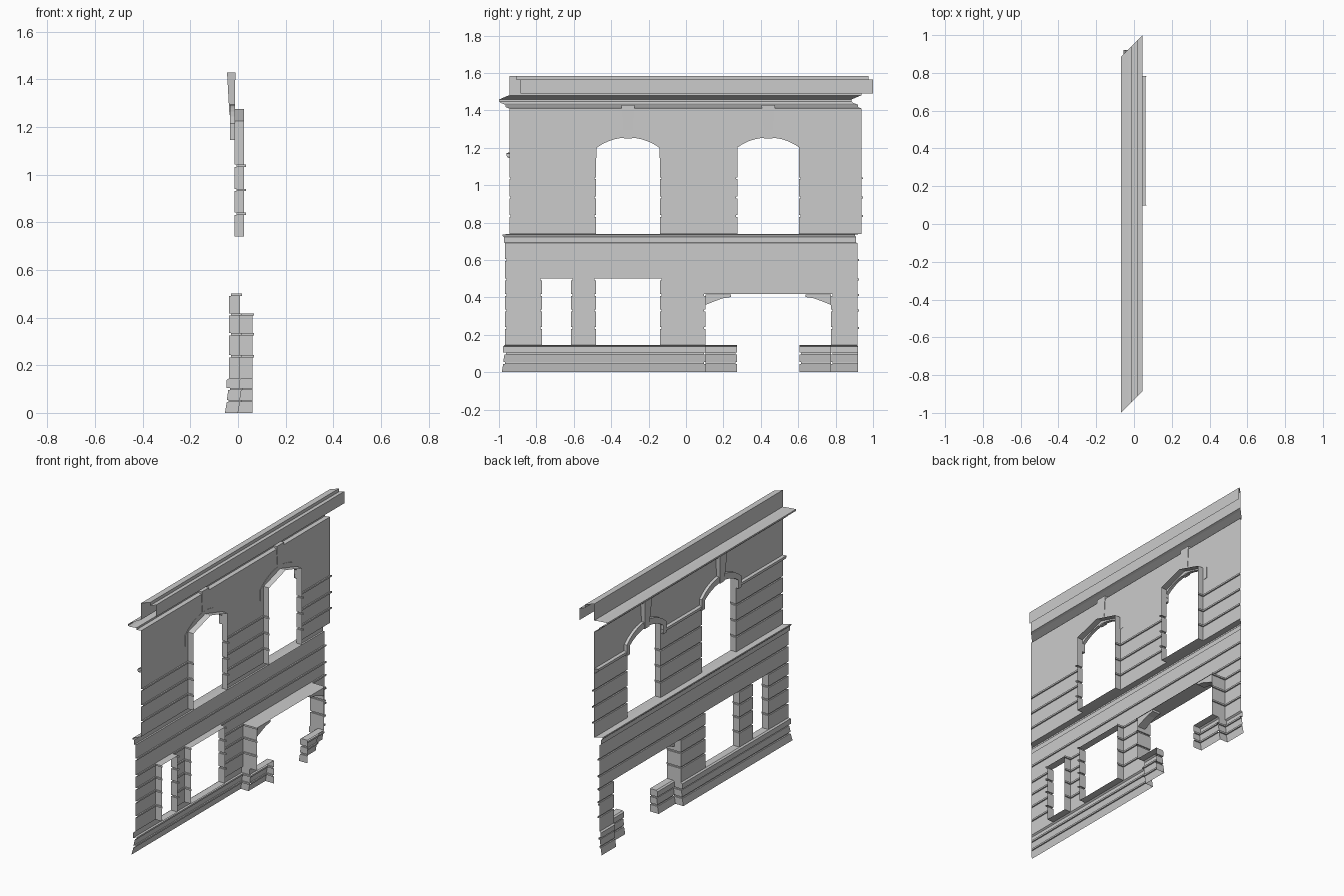
import bpy, bmesh, math

cube = bpy.data.objects.get("Cube")
if cube:
    bpy.data.objects.remove(cube, do_unlink=True)

stone = bpy.data.materials.new("grey stone")
stone.use_nodes = True
GREY = (0.6, 0.6, 0.6, 1)
stone.diffuse_color = GREY
stone.node_tree.nodes["Principled BSDF"].inputs["Base Color"].default_value = GREY

CUT = 0.008      # depth of the masonry joints
HALF = 0.005     # half the height of a joint
LEDGE = 0.145    # top of the plinth
STEP = 0.055     # set-back of the low door wings


def make(name, faces):
    """Build one object from a list of faces given as corner points."""
    bm = bmesh.new()
    for f in faces:
        bm.faces.new([bm.verts.new(p) for p in f])
    bmesh.ops.remove_doubles(bm, verts=bm.verts, dist=0.0004)
    bmesh.ops.recalc_face_normals(bm, faces=bm.faces)
    mesh = bpy.data.meshes.new(name)
    bm.to_mesh(mesh)
    bm.free()
    mesh.materials.append(stone)
    ob = bpy.data.objects.new(name, mesh)
    bpy.context.collection.objects.link(ob)
    return ob


def joint(x, z):
    """Rows (x, z, depth flag) of one square joint."""
    return [(x, z - HALF, 0), (x + CUT, z - HALF, 1), (x + CUT, z + HALF, 1), (x, z + HALF, 0)]


# Section of the facade, from the ground up
plinth = [(-.055, 0, 0)] + joint(-.047, .05) + joint(-.041, .1)
plinth += [(-.048, .105, 0), (-.048, .138, 0), (-.038, LEDGE, 0)]
lower = [(-.038, LEDGE, 0)]
for z in (.237, .33, .413, .495, .6):
    lower += joint(-.038, z)
lower += [(-.038, .69, 0), (-.044, .694, 0), (-.044, .722, 0), (-.05, .728, 0), (-.05, .736, 0), (-.015, .74, 0)]
upper = [(-.015, .74, 0)]
for z in (.835, .935, 1.037):
    upper += joint(-.015, z)
upper += [(-.015, 1.225, 0), (-.015, 1.41, 0)]
cornice = [(x, z, 0) for x, z in ((-.015, 1.41), (-.035, 1.418), (-.035, 1.43), (-.06, 1.44),
           (-.07, 1.448), (-.07, 1.458), (-.03, 1.475), (-.015, 1.48), (-.015, 1.585),
           (.022, 1.585), (.022, 1.565), (.045, 1.565), (.045, 1.49))]

# Openings: y range, z range, depth of the reveal, rise of the pointed head
openings = {
    "small_window": (-.77, -.615, LEDGE, .5, .008, 0),
    "wide_window": (-.48, -.14, LEDGE, .5, .008, 0),
    "doorway": (.105, .775, 0, .418, .06, 0),
    "arched_window_right": (-.48, -.14, .74, 1.225, .025, .05),
    "arched_window_left": (.275, .605, .74, 1.225, .025, .05),
}
sides = {}
for y0, y1, *_ in openings.values():
    sides[y0], sides[y1] = -1, 1
columns = ["start"] + sorted(sides) + ["end"]


def corner(col, row):
    """Corner of the facade sheet: mitred at both ends, jointed at openings."""
    x, z, cut = row
    if col == "start":
        y = x - .93
    elif col == "end":
        y = .92 if z < LEDGE else x + .954
    else:
        y = col + sides[col] * CUT * cut
    return (x, y, z)


def sheet(name, rows):
    faces = []
    for a, b in zip(rows, rows[1:]):
        zm = (a[1] + b[1]) / 2
        for c, d in zip(columns, columns[1:]):
            head = []
            if "start" != c and d != "end":
                ym = (c + d) / 2
                hits = [o for o in openings.values()
                        if o[0] < ym < o[1] and o[2] - .001 <= zm <= o[3] + .001]
                if hits and a[1] >= hits[0][2] - .001 and b[1] <= hits[0][3] + .001:
                    continue
                # pointed head of the arched windows
                head = [(a[0], ym, a[1] + o[5]) for o in openings.values()
                        if o[5] and o[0] < ym < o[1] and abs(a[1] - o[3]) < .001 < b[1] - a[1]]
            faces.append([corner(c, a)] + head + [corner(d, a), corner(d, b), corner(c, b)])
    make(name, faces)


for name, rows in (("plinth", plinth), ("lower_wall", lower), ("upper_wall", upper), ("cornice", cornice)):
    sheet(name, rows)

# Reveals of the openings
for name, (y0, y1, z0, z1, back, rise) in openings.items():
    faces = []
    for rows in (plinth, lower, upper):
        inside = [r for r in rows if z0 - .001 <= r[1] <= z1 + .001]
        for a, b in zip(inside, inside[1:]):
            for y in (y0, y1):
                p, q = corner(y, a), corner(y, b)
                deep = [r[0] + STEP if rows is plinth else back + CUT * r[2] for r in (a, b)]
                faces.append([p, q, (deep[1], q[1], q[2]), (deep[0], p[1], p[2])])
    x = -.015 if z0 > .7 else -.038
    ym = (y0 + y1) / 2
    line = [(y0, z1), (ym, z1 + rise), (y1, z1)]
    for (ya, za), (yb, zb) in zip(line, line[1:]):
        faces.append([(x, ya, za), (x, yb, zb), (back, yb, zb), (back, ya, za)])
    if z0 > 0:
        faces.append([(x, y0, z0), (x, y1, z0), (back, y1, z0), (back, y0, z0)])
    make(name + "_reveal", faces)

# Low wings and corner brackets in the doorway
left, right, top_z, deep = .105, .775, .415, .06
for name, y, s in (("right", left, 1), ("left", right, -1)):
    faces = []
    tip = y + s * .168
    for a, b in zip(plinth, plinth[1:]):
        (xa, za, ca), (xb, zb, cb) = a, b
        ta, tb = tip - s * CUT * ca, tip - s * CUT * cb
        xa, xb = xa + STEP, xb + STEP
        faces.append([(xa, y, za), (xa, ta, za), (xb, tb, zb), (xb, y, zb)])
        faces.append([(xa, ta, za), (deep, ta, za), (deep, tb, zb), (xb, tb, zb)])
    xt = plinth[-1][0] + STEP
    faces.append([(xt, y, LEDGE), (xt, tip, LEDGE), (deep, tip, LEDGE), (deep, y, LEDGE)])
    make("door_wing_" + name, faces)

    curve = [(y + s * v, z) for v, z in ((0, .36), (.05, .38), (.09, .395), (.135, .402))]
    outline = curve + [(y + s * .135, top_z), (y, top_z)]
    faces = [[(x, v, z) for v, z in outline] for x in (.006, deep)]
    for (va, za), (vb, zb) in zip(outline[:5], outline[1:]):
        faces.append([(.006, va, za), (.006, vb, zb), (deep, vb, zb), (deep, va, za)])
    make("door_bracket_" + name, faces)


def arc(half, spring, rise, steps=10):
    """Segmental arch from one springing to the other."""
    radius = (half * half + rise * rise) / (2 * rise)
    sweep = math.asin(half / radius)
    return [(radius * math.sin(t), spring + rise - radius * (1 - math.cos(t)))
            for t in (sweep * (2 * i / steps - 1) for i in range(steps + 1))]


def hood(name, yc):
    """Raised moulding around an arched head, with short legs."""
    half, foot = .168, 1.145
    inner = [(-half, foot)] + arc(half, 1.2, .055) + [(half, foot)]
    outer = [(-half - .03, foot)] + arc(half + .03, 1.215, .08) + [(half + .03, foot)]
    front, rear = -.033, -.013
    faces = []
    for i in range(len(inner) - 1):
        a, b, c, d = inner[i], inner[i + 1], outer[i + 1], outer[i]
        for x in (front, rear):
            faces.append([(x, yc + p[0], p[1]) for p in (a, b, c, d)])
        for p, q in ((a, b), (c, d)):
            faces.append([(x, yc + r[0], r[1]) for x, r in ((front, p), (front, q), (rear, q), (rear, p))])
    for i in (0, -1):
        p, q = inner[i], outer[i]
        faces.append([(x, yc + r[0], r[1]) for x, r in ((front, p), (front, q), (rear, q), (rear, p))])
    make(name, faces)


def keystone(name, yc):
    low = [(-.036, -.022), (-.036, .022), (-.014, .022), (-.014, -.022)]
    high = [(-.046, -.036), (-.046, .036), (-.011, .036), (-.011, -.036)]
    lo = [(x, yc + y, 1.25) for x, y in low]
    hi = [(x, yc + y, 1.428) for x, y in high]
    make(name, [lo, hi] + [[lo[i - 1], lo[i], hi[i], hi[i - 1]] for i in range(4)])


for side, yc in (("right", -.31), ("left", .44)):
    hood("arch_hood_" + side, yc)
    keystone("keystone_" + side, yc)

# Impost string across the piers, mitred at the ends
section = [(-.015, 1.145), (-.026, 1.15), (-.031, 1.16), (-.031, 1.17), (-.015, 1.176)]
for name, c, d in (("right", "start", -.48), ("middle", -.14, .275), ("left", .605, "end")):
    faces = []
    for (xa, za), (xb, zb) in zip(section, section[1:]):
        a, b = (xa, za, 0), (xb, zb, 0)
        faces.append([corner(c, a), corner(d, a), corner(d, b), corner(c, b)])
    make("impost_string_" + name, faces)
